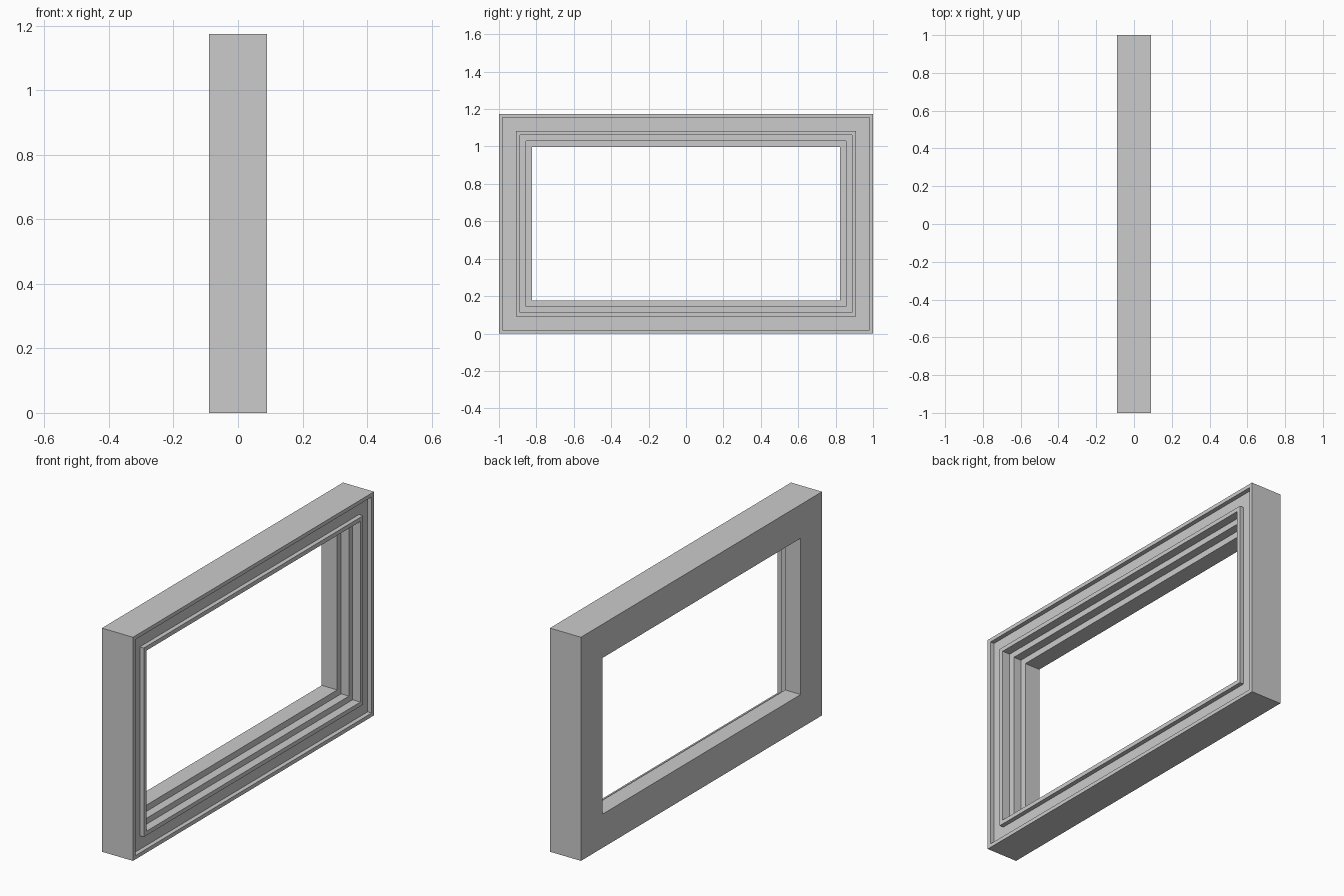
import bpy, bmesh

if "Cube" in bpy.data.objects:
    bpy.data.objects.remove(bpy.data.objects["Cube"])

W, H = 1.0, 1.174      # half width, full height

# Moulding cross-section: (inset from outer edge, x depth)
PROFILE = [
    (0.0, -0.09), (0.0, 0.09),        # back to front outer side
    (0.02, 0.09), (0.02, 0.067),      # outer rim
    (0.091, 0.067), (0.091, 0.09),    # recessed band
    (0.113, 0.09), (0.113, 0.045),    # raised inner bead
    (0.144, 0.045), (0.144, 0.0),     # first step
    (0.177, 0.0), (0.177, -0.09),     # second step and opening
]


def sweep_frame(name, profile):
    """Sweep a closed profile around a mitred rectangle."""
    bm = bmesh.new()
    rings = []
    for d, x in profile:
        y, z0, z1 = W - d, d, H - d
        rings.append([bm.verts.new((x, *c)) for c in
                      ((-y, z0), (y, z0), (y, z1), (-y, z1))])
    for i, a in enumerate(rings):
        b = rings[(i + 1) % len(rings)]
        for k in range(4):
            n = (k + 1) % 4
            bm.faces.new((a[k], a[n], b[n], b[k]))
    bmesh.ops.recalc_face_normals(bm, faces=bm.faces)
    mesh = bpy.data.meshes.new(name)
    bm.to_mesh(mesh)
    bm.free()
    obj = bpy.data.objects.new(name, mesh)
    bpy.context.collection.objects.link(obj)
    return obj


# Rectangular moulded frame
sweep_frame("moulded_frame", PROFILE)
